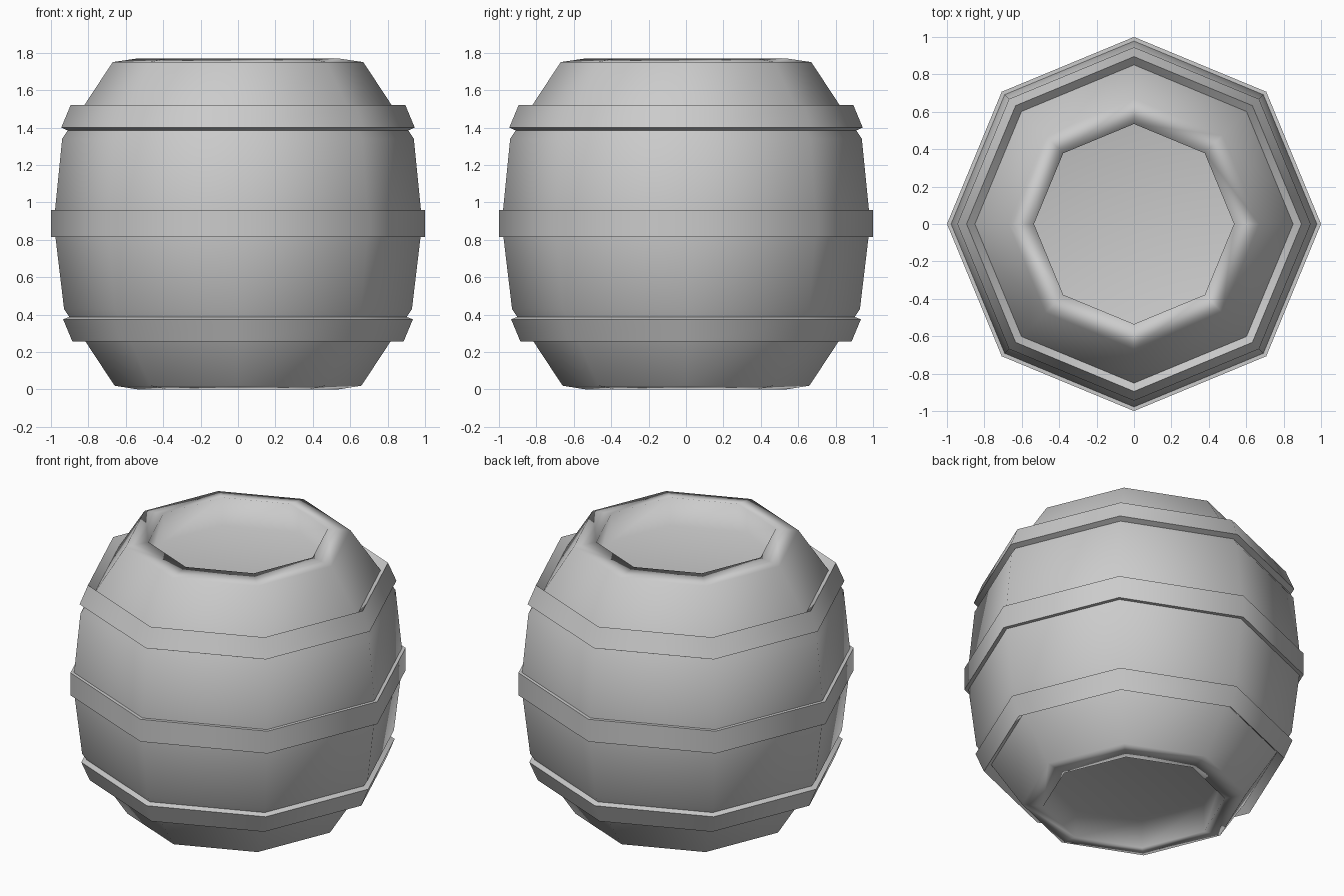
import bpy, bmesh, math

if "Cube" in bpy.data.objects:
    bpy.data.objects.remove(bpy.data.objects["Cube"])

SIDES = 8


def lathe(name, profile, sharp=(), closed=False):
    """Spin (radius, z) points, listed bottom to top on the outside, into an octagonal part."""
    bm = bmesh.new()
    rings = []
    for r, z in profile:
        rings.append([bm.verts.new((r * math.cos(2 * math.pi * i / SIDES),
                                    r * math.sin(2 * math.pi * i / SIDES), z))
                      for i in range(SIDES)])
    count = len(rings)
    for k in range(count if closed else count - 1):
        a, b = rings[k], rings[(k + 1) % count]
        for i in range(SIDES):
            j = (i + 1) % SIDES
            bm.faces.new((a[i], a[j], b[j], b[i]))
    if not closed:
        bm.faces.new(rings[0][::-1])
        bm.faces.new(rings[-1])
    bmesh.ops.recalc_face_normals(bm, faces=bm.faces[:])
    for f in bm.faces:
        f.smooth = True
    for k in sharp:
        for i in range(SIDES):
            bm.edges.get((rings[k][i], rings[k][(i + 1) % SIDES])).smooth = False
    mesh = bpy.data.meshes.new(name)
    bm.to_mesh(mesh)
    bm.free()
    obj = bpy.data.objects.new(name, mesh)
    bpy.context.collection.objects.link(obj)
    return obj


# Barrel body with a recessed head at each end, rim shaded softly
body = lathe("barrel_body", [
    (0.535, 0.18), (0.535, 0.0), (0.66, 0.02), (0.93, 0.43), (0.985, 0.89),
    (0.94, 1.34), (0.67, 1.75), (0.535, 1.77), (0.535, 1.59)])
weighted = body.modifiers.new("soft_shading", 'WEIGHTED_NORMAL')
weighted.weight = 50

# Three hoops, with crisp edges and inner faces sunk into the body
hoops = {
    "lower_hoop": [(0.84, 0.30), (0.885, 0.255), (0.935, 0.375), (0.895, 0.39)],
    "middle_hoop": [(0.96, 0.815), (1.0, 0.815), (1.0, 0.96), (0.96, 0.96)],
    "upper_hoop": [(0.90, 1.38), (0.945, 1.40), (0.895, 1.52), (0.845, 1.47)],
}
for name, profile in hoops.items():
    lathe(name, profile, sharp=range(4), closed=True)
